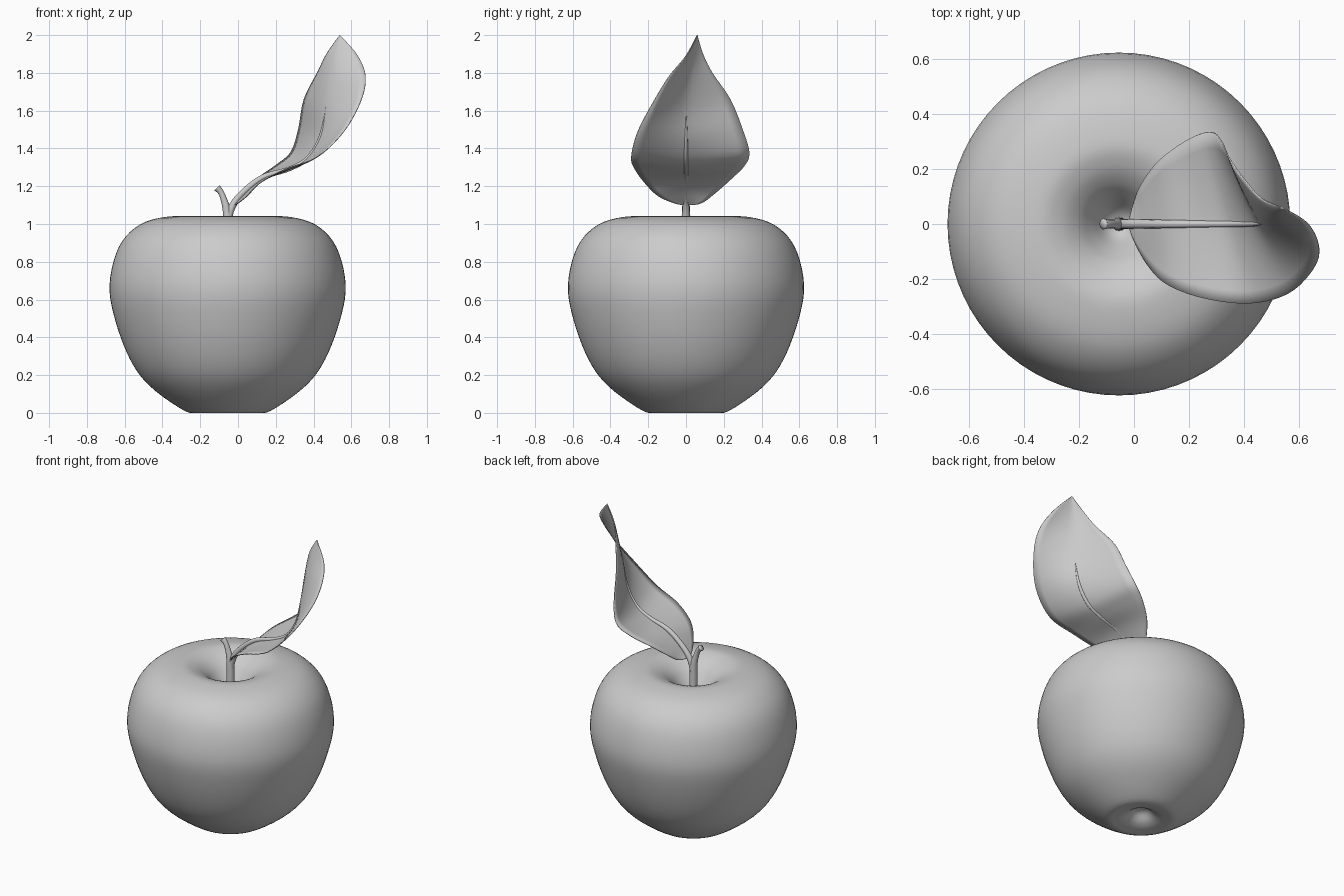
import bpy, bmesh, math
from mathutils import Vector

cube = bpy.data.objects.get("Cube")
if cube:
    bpy.data.objects.remove(cube, do_unlink=True)

grey = bpy.data.materials.new("plain grey")
grey.use_nodes = True
COLOUR = (0.6, 0.6, 0.6, 1)
grey.diffuse_color = COLOUR
grey.node_tree.nodes["Principled BSDF"].inputs["Base Color"].default_value = COLOUR

AXIS_X = -0.055  # fruit axis


def smooth_path(points, steps):
    """Catmull-Rom path through all the given points."""
    pts = [Vector(p) for p in points]
    pts = [pts[0]] + pts + [pts[-1]]
    path = []
    for a, b, c, d in zip(pts, pts[1:], pts[2:], pts[3:]):
        for i in range(steps):
            t = i / steps
            path.append(b + (c - a) * t / 2
                        + (a * 2 - b * 5 + c * 4 - d) * t * t / 2
                        + (b * 3 - a - c * 3 + d) * t ** 3 / 2)
    path.append(pts[-1])
    return path


def skin(name, rows, closed=False):
    """Smooth surface through rows of points; closed joins each row's ends."""
    bm = bmesh.new()
    grid = [[bm.verts.new(p) for p in row] for row in rows]
    for low, high in zip(grid, grid[1:]):
        n = len(low)
        for i in range(n if closed else n - 1):
            j = (i + 1) % n
            bm.faces.new((low[i], low[j], high[j], high[i]))
    bmesh.ops.remove_doubles(bm, verts=bm.verts[:], dist=0.0005)
    bmesh.ops.recalc_face_normals(bm, faces=bm.faces[:])
    mesh = bpy.data.meshes.new(name)
    bm.to_mesh(mesh)
    bm.free()
    mesh.materials.append(grey)
    for face in mesh.polygons:
        face.use_smooth = True
    obj = bpy.data.objects.new(name, mesh)
    bpy.context.collection.objects.link(obj)
    return obj


def tube(name, knots, sides=12):
    """Round tube in the xz plane through (x, z, radius) knots, capped."""
    path = smooth_path(knots, 6)
    rings = []
    for i, (x, z, r) in enumerate(path):
        along = path[min(i + 1, len(path) - 1)] - path[max(i - 1, 0)]
        along = Vector((along.x, 0, along.y)).normalized()
        across = Vector((along.z, 0, -along.x))
        turns = [math.tau * k / sides for k in range(sides)]
        rings.append([Vector((x, 0, z)) + across * r * math.cos(a)
                      + Vector((0, r * math.sin(a), 0)) for a in turns])
    caps = [[Vector((p.x, 0, p.y))] * sides for p in (path[0], path[-1])]
    return skin(name, [caps[0]] + rings + [caps[1]], closed=True)


# Fruit: lathed profile (radius, height) from bottom dimple to top hollow
profile = smooth_path([
    (0, 0.07), (0.04, 0.06), (0.09, 0.02), (0.15, 0.002), (0.23, 0.012),
    (0.41, 0.14), (0.515, 0.28), (0.595, 0.49), (0.625, 0.68), (0.575, 0.88),
    (0.465, 0.997), (0.31, 1.04), (0.22, 1.025), (0.15, 0.98), (0.1, 0.92),
    (0.05, 0.85), (0, 0.82)], 5)
SEGMENTS = 72
skin("fruit", [[(AXIS_X + p.x * math.cos(math.tau * k / SEGMENTS),
                 p.x * math.sin(math.tau * k / SEGMENTS), p.y)
                for k in range(SEGMENTS)] for p in profile], closed=True)

# Stem with a cut stub, and the stalk that becomes the leaf's midrib
tube("stem", [(AXIS_X, 0.8, 0.026), (AXIS_X, 0.95, 0.024), (-0.058, 1.06, 0.022),
              (-0.075, 1.13, 0.017), (-0.092, 1.17, 0.016), (-0.112, 1.192, 0.02)])
tube("leaf_stalk", [(AXIS_X, 0.98, 0.018), (-0.04, 1.07, 0.019), (0.01, 1.15, 0.017),
                    (0.127, 1.245, 0.015), (0.275, 1.293, 0.012), (0.37, 1.35, 0.011),
                    (0.435, 1.46, 0.009), (0.466, 1.62, 0.002)])

# Leaf: back edge, midrib and front edge, from base to tip
BASE, TIP = (-0.02, 0, 1.1), (0.54, 0.06, 2)
back_edge = [BASE, (0, 0.08, 1.11), (0.03, 0.15, 1.16), (0.095, 0.235, 1.235),
             (0.2, 0.31, 1.31), (0.28, 0.335, 1.38), (0.32, 0.3, 1.5),
             (0.35, 0.235, 1.66), (0.42, 0.14, 1.8), (0.47, 0.09, 1.9), TIP]
midrib = [BASE, (0.01, 0, 1.13), (0.07, 0, 1.19), (0.15, 0, 1.245),
          (0.26, 0, 1.285), (0.36, 0, 1.34), (0.435, 0, 1.46),
          (0.467, 0, 1.62), (0.495, 0.015, 1.78), (0.52, 0.035, 1.9), TIP]
front_edge = [BASE, (0, -0.06, 1.11), (0.05, -0.15, 1.15), (0.12, -0.22, 1.22),
              (0.25, -0.27, 1.29), (0.42, -0.29, 1.355), (0.56, -0.255, 1.49),
              (0.65, -0.17, 1.65), (0.675, -0.09, 1.78), (0.635, 0, 1.89), TIP]


def leaf_row(back, mid, front, cells=12):
    """Blend of a straight fold and a smooth bow across the leaf."""
    row = []
    for i in range(cells + 1):
        s = 2 * i / cells - 1
        fold = mid.lerp(front if s > 0 else back, abs(s))
        bow = mid + (front - back) * s / 2 + (front + back - mid * 2) * s * s / 2
        row.append(fold.lerp(bow, 0.6))
    return row


edges = [smooth_path(line, 5) for line in (back_edge, midrib, front_edge)]
leaf = skin("leaf", [leaf_row(*trio) for trio in zip(*edges)])
thickness = leaf.modifiers.new("thickness", 'SOLIDIFY')
thickness.thickness = 0.005
thickness.offset = 0
